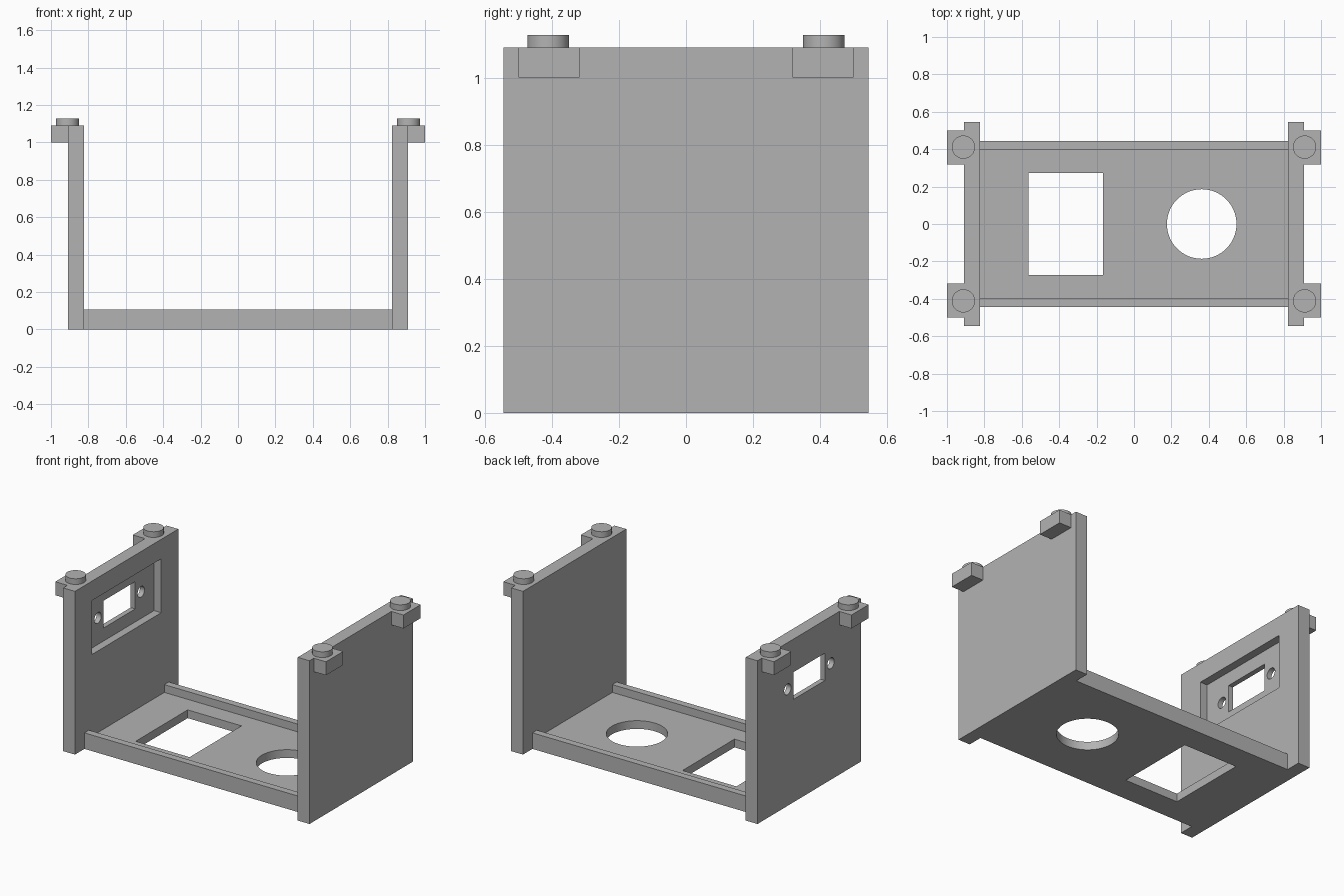
import bpy
import bmesh
from math import radians
from mathutils import Matrix, Vector

if "Cube" in bpy.data.objects:
    bpy.data.objects.remove(bpy.data.objects["Cube"], do_unlink=True)

grey = bpy.data.materials.new("plain grey")
grey.use_nodes = True
grey.diffuse_color = (0.45, 0.45, 0.45, 1)
grey.node_tree.nodes["Principled BSDF"].inputs["Base Color"].default_value = (0.45, 0.45, 0.45, 1)


def make(name, bm):
    bmesh.ops.recalc_face_normals(bm, faces=bm.faces)
    mesh = bpy.data.meshes.new(name)
    bm.to_mesh(mesh)
    bm.free()
    mesh.materials.append(grey)
    obj = bpy.data.objects.new(name, mesh)
    bpy.context.collection.objects.link(obj)
    return obj


def box(name, low, high):
    low, high = Vector(low), Vector(high)
    bm = bmesh.new()
    bmesh.ops.create_cube(bm, size=1, matrix=Matrix.Translation((low + high) / 2)
                          @ Matrix.Diagonal((*(high - low), 1)))
    return make(name, bm)


def cylinder(name, centre, radius, depth, axis="Z", sides=64):
    bm = bmesh.new()
    turn = Matrix.Rotation(radians(90), 4, "Y") if axis == "X" else Matrix()
    bmesh.ops.create_cone(bm, cap_ends=True, segments=sides, radius1=radius, radius2=radius,
                          depth=depth, matrix=Matrix.Translation(centre) @ turn)
    return make(name, bm)


def combine(obj, operation, tools):
    """Apply one boolean per tool, then delete the tools."""
    for tool in tools:
        tool.hide_render = True
        mod = obj.modifiers.new("boolean", "BOOLEAN")
        mod.operation, mod.object, mod.solver = operation, tool, "EXACT"
    bpy.context.view_layer.update()
    result = bpy.data.meshes.new_from_object(obj.evaluated_get(bpy.context.evaluated_depsgraph_get()))
    obj.modifiers.clear()
    obj.data = result
    for tool in tools:
        bpy.data.objects.remove(tool, do_unlink=True)


OUT, IN, DEEP, TOP = 0.91, 0.823, 0.545, 1.09

# Floor: a shallow channel with a raised rail along the front and back
half = [(0.445, 0), (0.445, 0.107), (0.398, 0.107), (0.398, 0.055)]
profile = half + [(-y, z) for y, z in reversed(half)]
bm = bmesh.new()
face = bm.faces.new([bm.verts.new((-IN, y, z)) for y, z in profile])
new = bmesh.ops.extrude_face_region(bm, geom=[face])["geom"]
bmesh.ops.translate(bm, vec=(2 * IN, 0, 0), verts=[v for v in new if isinstance(v, bmesh.types.BMVert)])
floor = make("floor", bm)
combine(floor, "DIFFERENCE", [
    box("square_cutter", (-0.564, -0.274, -0.1), (-0.166, 0.274, 0.2)),
    cylinder("round_cutter", (0.362, 0, 0), 0.186, 0.4),
])

# Side walls, each with two lugs flush with its top edge
walls = {}
for name, side in (("right_wall", -1), ("left_wall", 1)):
    a, b = sorted((side * IN, side * OUT))
    wall = box(name, (a, -DEEP, 0), (b, DEEP, TOP))
    lugs = []
    for end in (-1, 1):
        xs = sorted((side * (OUT - 0.04), side))
        ys = sorted((end * 0.318, end * 0.5))
        lugs.append(box("lug", (xs[0], ys[0], 1.0), (xs[1], ys[1], TOP)))
    combine(wall, "UNION", lugs)
    walls[name] = wall

# Connector opening: inner recess, window and two screw holes
combine(walls["right_wall"], "DIFFERENCE", [
    box("recess_cutter", (-IN - 0.053, -0.365, 0.60), (-0.7, 0.365, 0.96)),
    box("window_cutter", (-0.95, -0.166, 0.687), (-0.75, 0.166, 0.869)),
    cylinder("screw_cutter", (-0.88, -0.228, 0.778), 0.036, 0.2, "X", 32),
    cylinder("screw_cutter", (-0.88, 0.228, 0.778), 0.036, 0.2, "X", 32),
])

# Round pegs on the lugs
pegs = []
for xname, sx in (("right", -1), ("left", 1)):
    for yname, sy in (("front", -1), ("back", 1)):
        pegs.append(cylinder(f"{xname}_{yname}_peg", (sx * 0.912, sy * 0.411, 1.104), 0.062, 0.048))

# Smooth round sides, keep edges sharp
bpy.ops.object.select_all(action="DESELECT")
for obj in [floor, *walls.values(), *pegs]:
    obj.select_set(True)
bpy.context.view_layer.objects.active = floor
bpy.ops.object.shade_smooth_by_angle(angle=radians(30))
